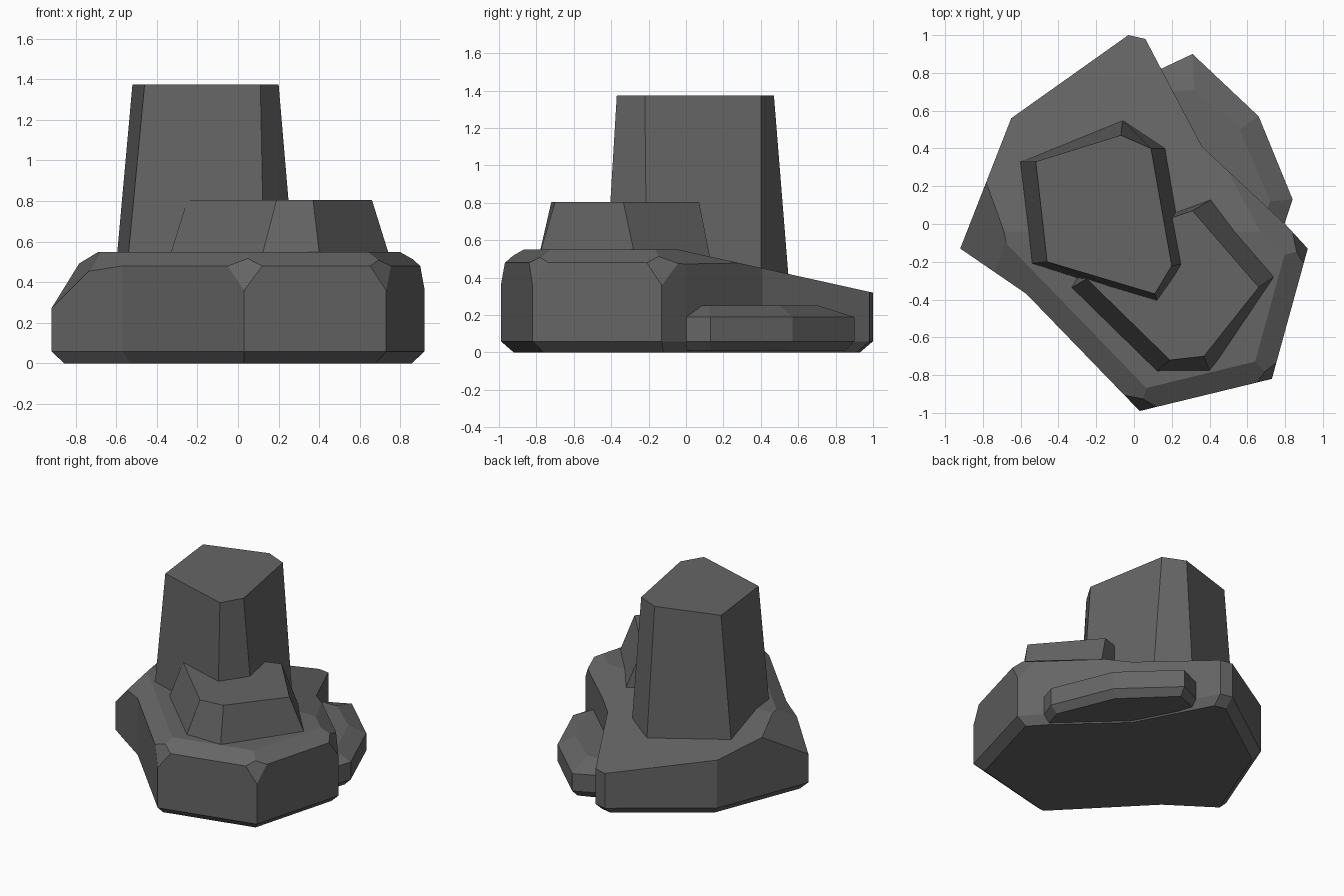
import bpy, bmesh
from mathutils import Vector

if "Cube" in bpy.data.objects:
    bpy.data.objects.remove(bpy.data.objects["Cube"])

stone = bpy.data.materials.new("dark grey stone")
stone.diffuse_color = (0.13, 0.13, 0.13, 1)
stone.use_nodes = True
stone.node_tree.nodes["Principled BSDF"].inputs["Base Color"].default_value = stone.diffuse_color


def loft(rings):
    """Stack of (z, outline) rings joined by flat walls and capped."""
    bm = bmesh.new()
    loops = [[bm.verts.new((x, y, z)) for x, y in pts] for z, pts in rings]
    n = len(loops[0])
    for a, b in zip(loops, loops[1:]):
        for i in range(n):
            j = (i + 1) % n
            bm.faces.new((a[i], a[j], b[j], b[i]))
    bm.faces.new(loops[0][::-1])
    bm.faces.new(loops[-1])
    return bm


def slice_off(bm, p, q, r):
    """Cut away everything above the plane through three points and cap it."""
    p, q, r = Vector(p), Vector(q), Vector(r)
    no = (q - p).cross(r - p).normalized()
    if no.z < 0:
        no = -no
    cut = bmesh.ops.bisect_plane(bm, geom=bm.verts[:] + bm.edges[:] + bm.faces[:],
                                 dist=1e-5, plane_co=p, plane_no=no, clear_outer=True)
    edges = [e for e in cut["geom_cut"] if isinstance(e, bmesh.types.BMEdge)]
    bmesh.ops.holes_fill(bm, edges=[e for e in edges if e.is_boundary], sides=0)


def finish(bm, name):
    bmesh.ops.recalc_face_normals(bm, faces=bm.faces[:])
    me = bpy.data.meshes.new(name)
    bm.to_mesh(me)
    bm.free()
    me.materials.append(stone)
    bpy.context.collection.objects.link(bpy.data.objects.new(name, me))


def scaled(pts, s):
    return [(x * s, y * s) for x, y in pts]


# Base slab: undercut prism, sloping down at the back
base = [(0.03, -0.99), (0.73, -0.82), (0.92, -0.13), (0.80, 0.0), (0.36, 0.41),
        (0.06, 0.98), (-0.03, 1.0), (-0.65, 0.56), (-0.92, -0.13), (-0.57, -0.37)]
bm = loft([(0, scaled(base, 0.93)), (0.06, base), (0.55, base)])
slice_off(bm, (0, -0.04, 0.55), (1, -0.04, 0.55), (0, 1, 0.32))

# Chamfers along the upper edges of the slab
for i, j in ((0, 1), (1, 2), (2, 4), (9, 0)):
    a, b = Vector(base[i]), Vector(base[j])
    d = (b - a).normalized()
    inner = a + Vector((-d.y, d.x)) * 0.11
    slice_off(bm, (*a, 0.48), (*b, 0.48), (*inner, 0.55))

# Chipped corners: height left on the corner, then a point on each adjoining edge
for corner, z, left, right in (
        (0, 0.36, (-0.05, -0.907, 0.48), (0.12, -0.968, 0.48)),
        (1, 0.36, (0.65, -0.84, 0.48), (0.753, -0.735, 0.48)),
        (2, 0.36, (0.898, -0.21, 0.48), (0.84, -0.05, 0.48)),
        (8, 0.27, (-0.79, 0.20, 0.48), (-0.71, -0.275, 0.48))):
    slice_off(bm, (*base[corner], z), left, right)
finish(bm, "base_slab")

# Tall tapering pillar
finish(loft([
    (0.38, [(-0.61, 0.33), (-0.06, 0.55), (0.17, 0.40), (0.285, -0.21), (0.13, -0.43), (-0.555, -0.21)]),
    (1.375, [(-0.52, 0.33), (-0.07, 0.47), (0.09, 0.40), (0.20, -0.22), (0.11, -0.37), (-0.46, -0.20)]),
]), "tall_pillar")

# Step rock in front of the pillar
finish(loft([
    (0.50, [(-0.345, -0.345), (0.11, -0.79), (0.405, -0.79), (0.755, -0.27), (0.41, 0.13), (0.13, 0.03), (-0.2, -0.1)]),
    (0.805, [(-0.25, -0.29), (0.19, -0.72), (0.37, -0.70), (0.66, -0.335), (0.31, 0.07), (0.13, 0.01), (-0.15, -0.1)]),
]), "step_rock")

# Low rock leaning on the back right side of the slab
side = [(0.14, 0.82), (0.31, 0.90), (0.66, 0.57), (0.84, 0.13), (0.79, -0.02), (0.3, 0.3)]
foot = [(0.15, 0.79), (0.30, 0.85), (0.62, 0.54), (0.79, 0.13), (0.75, 0.0), (0.3, 0.3)]
crown = [(0.17, 0.70), (0.32, 0.71), (0.56, 0.50), (0.72, 0.12), (0.70, 0.06), (0.3, 0.35)]
finish(loft([(0.01, foot), (0.06, side), (0.19, side), (0.25, crown)]), "low_side_rock")
